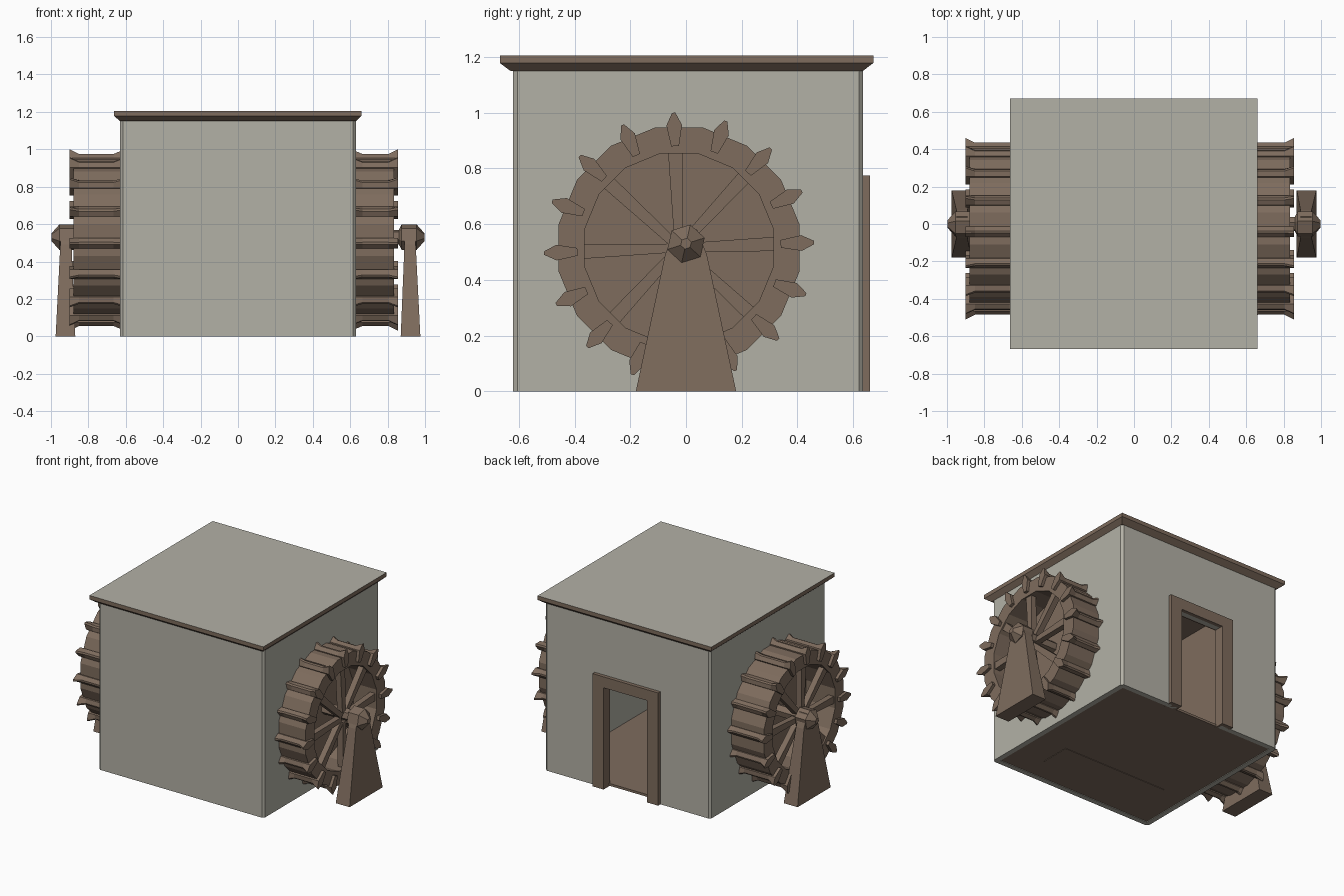
import bpy, bmesh
from math import sin, cos, pi

if "Cube" in bpy.data.objects:
    bpy.data.objects.remove(bpy.data.objects["Cube"])


def material(name, rgb):
    m = bpy.data.materials.new(name)
    m.diffuse_color = (*rgb, 1)
    m.use_nodes = True
    m.node_tree.nodes["Principled BSDF"].inputs["Base Color"].default_value = m.diffuse_color
    return m


GREY = material("plaster", (0.45, 0.44, 0.38))
BROWN = material("wood", (0.21, 0.15, 0.11))


def make(name, solids, mat, closed=False):
    """Each solid is a list of equal-length point rings, bridged and capped (or looped)."""
    bm = bmesh.new()
    for rings in solids:
        vs = [[bm.verts.new(p) for p in r] for r in rings]
        n = len(vs[0])
        pairs = list(zip(vs, vs[1:])) + ([(vs[-1], vs[0])] if closed else [])
        for a, b in pairs:
            for i in range(n):
                j = (i + 1) % n
                bm.faces.new((a[i], a[j], b[j], b[i]))
        if not closed:
            bm.faces.new(vs[0])
            bm.faces.new(vs[-1])
    bmesh.ops.recalc_face_normals(bm, faces=bm.faces)
    me = bpy.data.meshes.new(name)
    bm.to_mesh(me)
    bm.free()
    me.materials.append(mat)
    ob = bpy.data.objects.new(name, me)
    bpy.context.collection.objects.link(ob)
    return ob


def rect(x0, x1, y0, y1, z):
    return [(x0, y0, z), (x1, y0, z), (x1, y1, z), (x0, y1, z)]


def box(x0, x1, y0, y1, z0, z1):
    return [rect(x0, x1, y0, y1, z0), rect(x0, x1, y0, y1, z1)]


# Walls: footprint open at the doorway, chamfered corners, plus lintel wall
X, Y0, Y1, T, C, D = 0.63, -0.62, 0.635, 0.035, 0.015, 0.18
half = [(D, Y1 - T), (D, Y1), (X - C, Y1), (X, Y1 - C), (X, Y0 + C), (X - C, Y0)]
inner = [(X - T, Y0 + T), (X - T, Y1 - T)]
outline = half + [(-x, y) for x, y in reversed(half)] + \
    [(-x, y) for x, y in reversed(inner)] + inner
make("walls", [[[(x, y, z) for x, y in outline] for z in (0, 1.15)]], GREY)
make("wall_over_door", [box(-D, D, Y1 - T, Y1, 0.70, 1.15)], GREY)

# Floor, with a raised plank area and inner boarding
make("floor", [box(-X + T, X - T, Y0 + T, Y1 - T, 0.004, 0.02)], BROWN)
make("floor_hatch", [box(-0.42, 0.38, -0.42, -0.21, 0.001, 0.03)], BROWN)
make("inner_boarding", [box(-X + T, -X + T + 0.01, Y0 + T, Y1 - T, 0.02, 1.15)], BROWN)

# Door frame
make("door_frame", [box(s * 0.165, s * 0.25, Y1 - T - 0.01, Y1 + 0.025, 0, 0.70) for s in (-1, 1)]
     + [box(-0.25, 0.25, Y1 - T - 0.01, Y1 + 0.025, 0.70, 0.775)], BROWN)

# Roof slab: wooden flared edge, plaster-grey top
roof = make("roof", [[rect(-0.63, 0.63, -0.63, 0.635, 1.15),
                      rect(-0.663, 0.66, -0.668, 0.672, 1.178),
                      rect(-0.663, 0.66, -0.668, 0.672, 1.205)]], BROWN)
roof.data.materials.append(GREY)
for f in roof.data.polygons:
    if f.normal.z > 0.9:
        f.material_index = 1

# Water wheels
CY, CZ, R_OUT, R_IN = -0.025, 0.515, 0.44, 0.345


def polar(x, r, a, t=0.0):
    """Point at radius r, angle a on the wheel, shifted t along the tangent."""
    return (x, CY + r * cos(a) - t * sin(a), CZ + r * sin(a) + t * cos(a))


def circle(x, r, n=16):
    return [polar(x, r, 2 * pi * (i + 0.5) / n) for i in range(n)]


def wheel(side, s, face):
    x0, x1 = s * 0.625, s * face
    xi = s * 0.66
    make(side + "_wheel_rim", [[circle(x0, R_IN), circle(x0, R_OUT),
                               circle(x1, R_OUT), circle(x1, R_IN)]], BROWN, closed=True)
    make(side + "_wheel_back", [[circle(x0, 0.36), circle(xi, 0.36)]], BROWN)

    # Paddles: wedge cleats wrapping the rim, flared at both ends
    paddles = []
    for i in range(16):
        a = 2 * pi * (i + 0.1) / 16
        rings = []
        for f, tip in ((0.63, 0.475), (0.665, 0.46), (face - 0.03, 0.46), (face + 0.02, 0.485)):
            rings.append([polar(s * f, R_IN + 0.02, a, -0.014), polar(s * f, R_OUT, a, -0.028),
                          polar(s * f, tip, a, -0.006), polar(s * f, tip, a, 0.006),
                          polar(s * f, R_OUT, a, 0.028), polar(s * f, R_IN + 0.02, a, 0.014)])
        paddles.append(rings)
    make(side + "_wheel_paddles", paddles, BROWN)

    # Eight tapered spokes
    spokes = []
    for i in range(8):
        a = pi * i / 4 + 0.04
        spokes.append([[polar(s * (face - 0.03 + dx), r, a, t * w)
                        for dx, t in ((-0.02, -1), (0.02, -1), (0.02, 1), (-0.02, 1))]
                       for r, w in ((0.03, 0.016), (0.36, 0.026))])
    make(side + "_wheel_spokes", spokes, BROWN)

    # Axle with pointed outer cap
    def ring(x, r, n=6):
        return [(s * x, r * cos(2 * pi * i / n + 0.3), 0.53 + r * sin(2 * pi * i / n + 0.3))
                for i in range(n)]
    make(side + "_axle", [[ring(0.63, 0.04), ring(0.86, 0.04), ring(0.875, 0.07),
                           ring(0.955, 0.07), ring(0.998, 0.02)]], BROWN)

    # Tapered stand
    a, b = sorted((s * 0.87, s * 0.975))
    c, d = sorted((s * 0.89, s * 0.95))
    make(side + "_stand", [[rect(a, b, -0.18, 0.18, 0), rect(c, d, -0.075, 0.075, 0.49),
                            rect(c, d, -0.04, 0.04, 0.58)]], BROWN)


wheel("right", 1, 0.835)
wheel("left", -1, 0.88)
